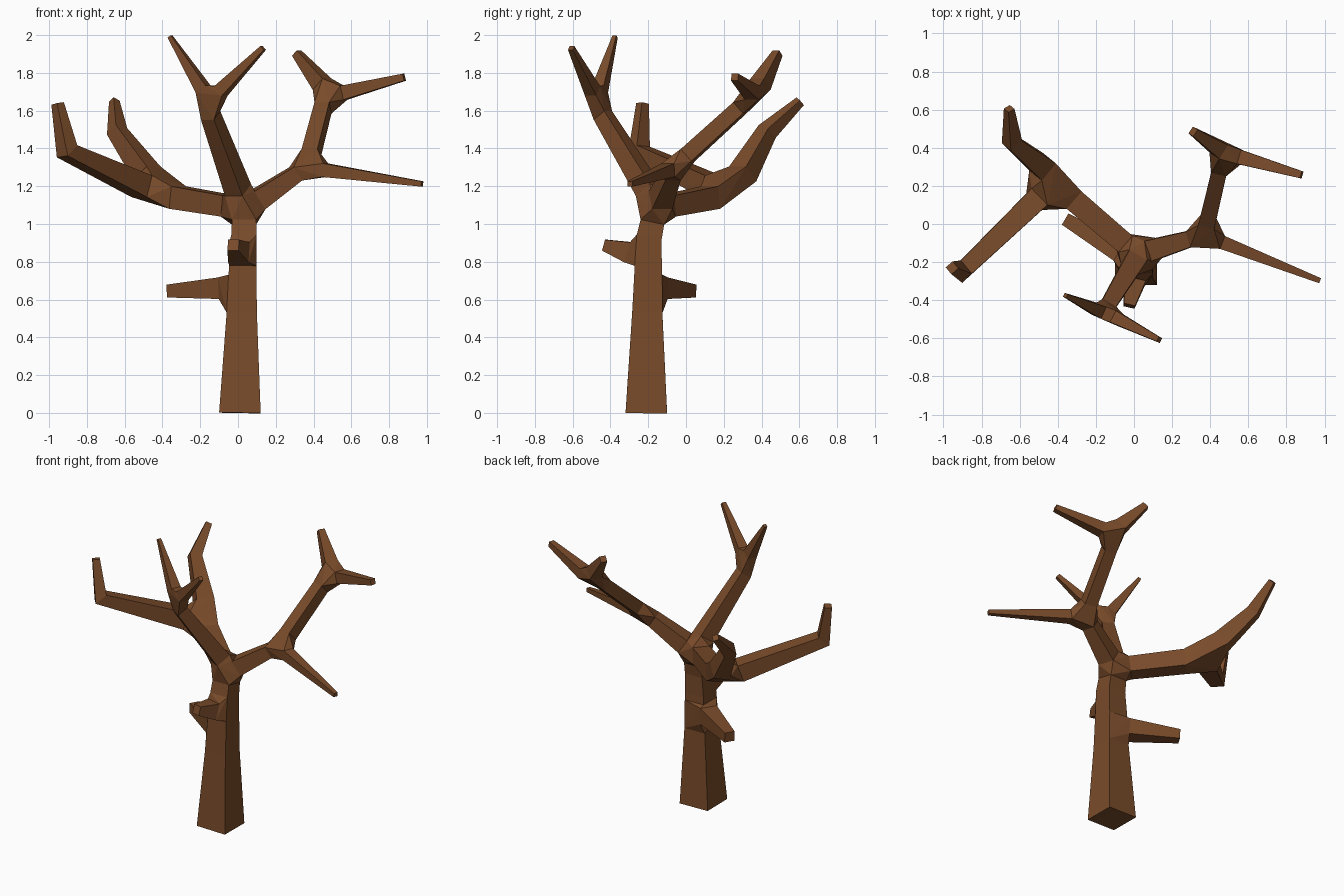
import bpy, bmesh
from mathutils import Vector

if "Cube" in bpy.data.objects:
    bpy.data.objects.remove(bpy.data.objects["Cube"])

bm = bmesh.new()
Z = Vector((0, 0, 1))


def tube(points, cap_start=False, cap_end=False):
    """Square tapered tube through (x, y, z, half_width) points; returns its rings."""
    pos = [Vector(p[:3]) for p in points]
    dirs = [(b - a).normalized() for a, b in zip(pos, pos[1:])]
    side, rings = None, []
    for i, p in enumerate(points):
        t = (dirs[max(i - 1, 0)] + dirs[min(i, len(dirs) - 1)]).normalized()
        if side is None:
            side = Vector((1, 0, 0)) if t.z > 0.98 else t.cross(Z)
        side = (side - t * side.dot(t)).normalized()
        up = side.cross(t)
        rings.append([bm.verts.new(pos[i] + (side * a + up * b) * p[3])
                      for a, b in ((-1, -1), (1, -1), (1, 1), (-1, 1))])
    for r, s in zip(rings, rings[1:]):
        for k in range(4):
            n = (k + 1) % 4
            bm.faces.new((r[k], r[n], s[n], s[k]))
    if cap_start:
        bm.faces.new(rings[0])
    if cap_end:
        bm.faces.new(rings[-1])
    return rings


def joint(*rings):
    """Faceted fork: hull over the ring ends, left open where the tubes connect."""
    res = bmesh.ops.convex_hull(bm, input=[v for r in rings for v in r])
    faces = [f for f in res["geom"] if isinstance(f, bmesh.types.BMFace) and f.is_valid]
    inner = [f for f in faces if any(all(v in r for v in f.verts) for r in rings)]
    bmesh.ops.delete(bm, geom=inner, context='FACES_ONLY')


# Trunk in three lengths, with two stubs between them
base = tube([(0.01, -0.21, 0, 0.11), (0.02, -0.205, 0.53, 0.08)], cap_start=True)
middle = tube([(0.024, -0.2, 0.73, 0.074), (0.025, -0.2, 0.78, 0.072)])
upper = tube([(0.032, -0.195, 0.93, 0.067), (0.032, -0.178, 1.01, 0.064)])
stub_a = tube([(-0.075, -0.145, 0.66, 0.057), (-0.36, 0.025, 0.645, 0.034)], cap_end=True)
stub_b = tube([(0.005, -0.3, 0.85, 0.055), (-0.025, -0.43, 0.888, 0.03)], cap_end=True)
joint(base[-1], middle[0], stub_a[0])
joint(middle[-1], upper[0], stub_b[0])

# Three limbs from the crown
left = tube([(-0.05, -0.1, 1.095, 0.056), (-0.32, 0.13, 1.14, 0.06)])
front = tube([(0.0, -0.2, 1.18, 0.054), (-0.145, -0.44, 1.575, 0.04)])
right = tube([(0.1, -0.135, 1.125, 0.056), (0.305, -0.075, 1.265, 0.042)])
joint(upper[-1], left[0], front[0], right[0])

# Left limb fork
left_back = tube([(-0.48, 0.3, 1.265, 0.058), (-0.64, 0.43, 1.49, 0.04),
                  (-0.655, 0.605, 1.65, 0.02)], cap_end=True)
left_side = tube([(-0.51, 0.13, 1.2, 0.06), (-0.905, -0.25, 1.385, 0.045),
                  (-0.955, -0.23, 1.638, 0.024)], cap_end=True)
joint(left[-1], left_back[0], left_side[0])

# Front limb fork
front_a = tube([(-0.185, -0.455, 1.715, 0.034), (-0.36, -0.375, 1.993, 0.011)], cap_end=True)
front_b = tube([(-0.09, -0.495, 1.705, 0.034), (0.133, -0.608, 1.932, 0.014)], cap_end=True)
joint(front[-1], front_a[0], front_b[0])

# Right limb fork, which forks again higher up
right_low = tube([(0.46, -0.095, 1.285, 0.036), (0.975, -0.297, 1.212, 0.014)], cap_end=True)
right_up = tube([(0.385, 0.01, 1.365, 0.043), (0.45, 0.285, 1.615, 0.04)])
joint(right[-1], right_low[0], right_up[0])
right_tip_a = tube([(0.445, 0.395, 1.74, 0.043), (0.31, 0.485, 1.905, 0.021)], cap_end=True)
right_tip_b = tube([(0.56, 0.35, 1.695, 0.038), (0.88, 0.258, 1.777, 0.019)], cap_end=True)
joint(right_up[-1], right_tip_a[0], right_tip_b[0])

bmesh.ops.recalc_face_normals(bm, faces=bm.faces[:])
mesh = bpy.data.meshes.new("bare_tree")
bm.to_mesh(mesh)
bm.free()

# Bark colour
bark = bpy.data.materials.new("bark")
bark.diffuse_color = (0.19, 0.07, 0.023, 1)
bark.use_nodes = True
bark.node_tree.nodes["Principled BSDF"].inputs["Base Color"].default_value = bark.diffuse_color
mesh.materials.append(bark)
bpy.context.collection.objects.link(bpy.data.objects.new("bare_tree", mesh))
